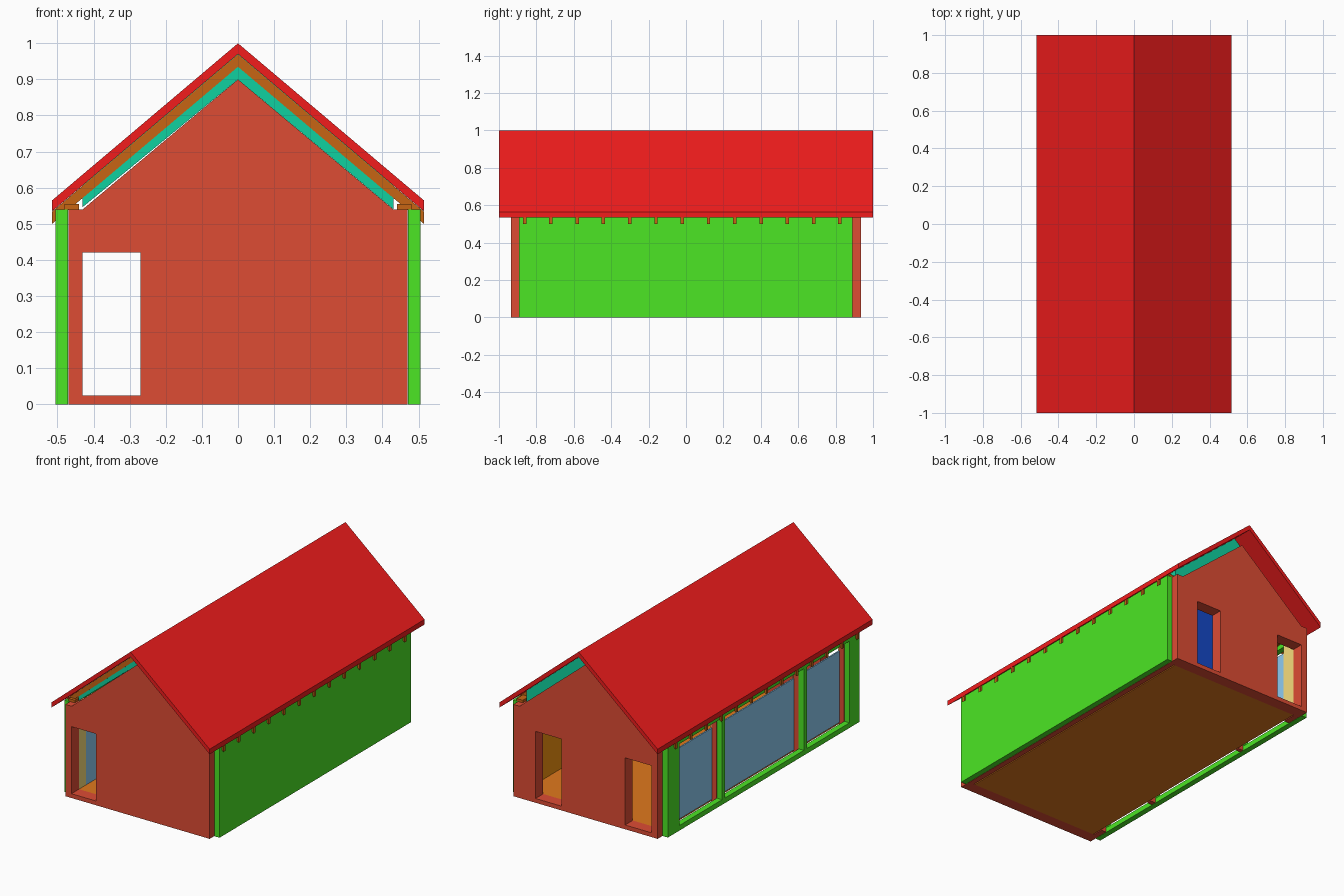
import bpy
import bmesh
from math import pi

if "Cube" in bpy.data.objects:
    bpy.data.objects.remove(bpy.data.objects["Cube"])

def mat(name, r, g, b):
    m = bpy.data.materials.new(name)
    m.diffuse_color = (r, g, b, 1)
    m.use_nodes = True
    m.node_tree.nodes["Principled BSDF"].inputs["Base Color"].default_value = m.diffuse_color
    return m

BRICK = mat("brick", 0.73, 0.072, 0.034)
GREEN = mat("green", 0.072, 0.79, 0.018)
ROOF = mat("roof_red", 0.89, 0.012, 0.012)
TEAL = mat("teal", 0.005, 0.64, 0.35)
TIMBER = mat("timber", 0.57, 0.13, 0.007)
FLOOR = mat("floor", 0.75, 0.19, 0.012)
OCHRE = mat("ochre", 0.90, 0.30, 0.005)
YELLOW = mat("yellow", 0.93, 0.72, 0.20)
BLUE = mat("blue", 0.01, 0.09, 0.79)
GLASS = mat("glass", 0.27, 0.60, 0.89)

def rect(a, b, c, d):
    return [(a, c), (b, c), (b, d), (a, d)]

def slab(name, outlines, lo, hi, axis, material):
    """Extrude a flat outline (plus holes) between lo and hi along x or y."""
    cu = bpy.data.curves.new(name, 'CURVE')
    cu.dimensions = '2D'
    cu.fill_mode = 'BOTH'
    cu.extrude = (hi - lo) / 2
    for pts in outlines:
        s = cu.splines.new('POLY')
        s.points.add(len(pts) - 1)
        for p, (u, v) in zip(s.points, pts):
            p.co = (u, v, 0, 1)
        s.use_cyclic_u = True
    tmp = bpy.data.objects.new(name + "_tmp", cu)
    bpy.context.collection.objects.link(tmp)
    bpy.context.view_layer.update()
    dg = bpy.context.evaluated_depsgraph_get()
    me = bpy.data.meshes.new_from_object(tmp.evaluated_get(dg))
    bpy.data.objects.remove(tmp)
    # weld caps to sides and make every face flat
    bm = bmesh.new()
    bm.from_mesh(me)
    bmesh.ops.remove_doubles(bm, verts=bm.verts, dist=1e-5)
    bmesh.ops.recalc_face_normals(bm, faces=bm.faces)
    for f in bm.faces:
        f.smooth = False
        f.material_index = 0
    for e in bm.edges:
        e.smooth = True
    bm.to_mesh(me)
    bm.free()
    me.materials.clear()
    me.materials.append(material)
    me.shade_flat()
    ob = bpy.data.objects.new(name, me)
    mid = (lo + hi) / 2
    if axis == 'y':
        ob.rotation_euler = (pi / 2, 0, 0)
        ob.location = (0, mid, 0)
    else:
        ob.rotation_euler = (pi / 2, 0, pi / 2)
        ob.location = (mid, 0, 0)
    bpy.context.collection.objects.link(ob)
    return ob

def box(name, x0, x1, y0, y1, z0, z1, material):
    return slab(name, [rect(x0, x1, z0, z1)], y0, y1, 'y', material)

SLOPE = 0.845

def band(side, x1, top, depth, depth_end=None):
    """Sloping cross-section from the ridge down to x1 on one side."""
    end = top - SLOPE * x1
    return [(0, top), (side * x1, end),
            (side * x1, end - (depth_end or depth)), (0, top - depth)]

# gable walls with door openings
gable = [(-.47, 0), (.47, 0), (.47, .54), (.43, .54), (0, .9),
         (-.43, .54), (-.47, .54)]
slab("front_gable", [gable, rect(-.43, -.27, .025, .42)],
     -.935, -.865, 'y', BRICK)
slab("back_gable", [gable, rect(-.43, -.258, .025, .42),
                    rect(.157, .325, .025, .42)], .865, .935, 'y', BRICK)

# floor
box("floor", -.43, .43, -.865, .865, 0, .025, FLOOR)

# closed right wall: cladding, core, lining
box("right_cladding", .471, .505, -.893, .89, 0, .54, GREEN)
box("right_core", .436, .469, -.865, .865, 0, .54, BRICK)
box("right_lining", .43, .435, -.865, .865, .025, .54, OCHRE)

# left wall: cladding frame with three windows
bays = [(-.80, -.405), (-.375, .36), (.385, .78)]
slab("left_cladding",
     [rect(-.893, .89, 0, .54)] + [rect(a, b, .03, .51) for a, b in bays],
     -.505, -.471, 'x', GREEN)
posts = [(-.865, -.80), (-.405, -.375), (.36, .385), (.78, .865)]
for i, (a, b) in enumerate(posts):
    box(f"left_post_{i}", -.469, -.436, a, b, 0, .54, BRICK)
    box(f"left_post_lining_{i}", -.435, -.43, a, b, .025, .54, YELLOW)
for i, (a, b) in enumerate(bays):
    box(f"window_glass_{i}", -.44, -.432, a, b, .015, .435, GLASS)

# roof layers on both sides
for side, tag in ((-1, "left"), (1, "right")):
    slab(f"{tag}_roof", [band(side, .515, 1.0, .03)], -1, 1, 'y', ROOF)
    depth_end = .066 if side > 0 else .060
    slab(f"{tag}_insulation", [band(side, .43, .97, .07, depth_end)],
         -.87, .87, 'y', TEAL)
    slab(f"{tag}_ceiling", [band(side, .43, .899, .004)], -.86, .86, 'y', BLUE)
    xs = sorted((side * .44, side * .48))
    box(f"{tag}_wall_plate", *xs, -.89, .89, .54, .555, TIMBER)
    for i in range(13):
        y = -.863 + i * .1405
        slab(f"{tag}_rafter_{i}", [band(side, .515, .969, .034)],
             y - .009, y + .009, 'y', TIMBER)
